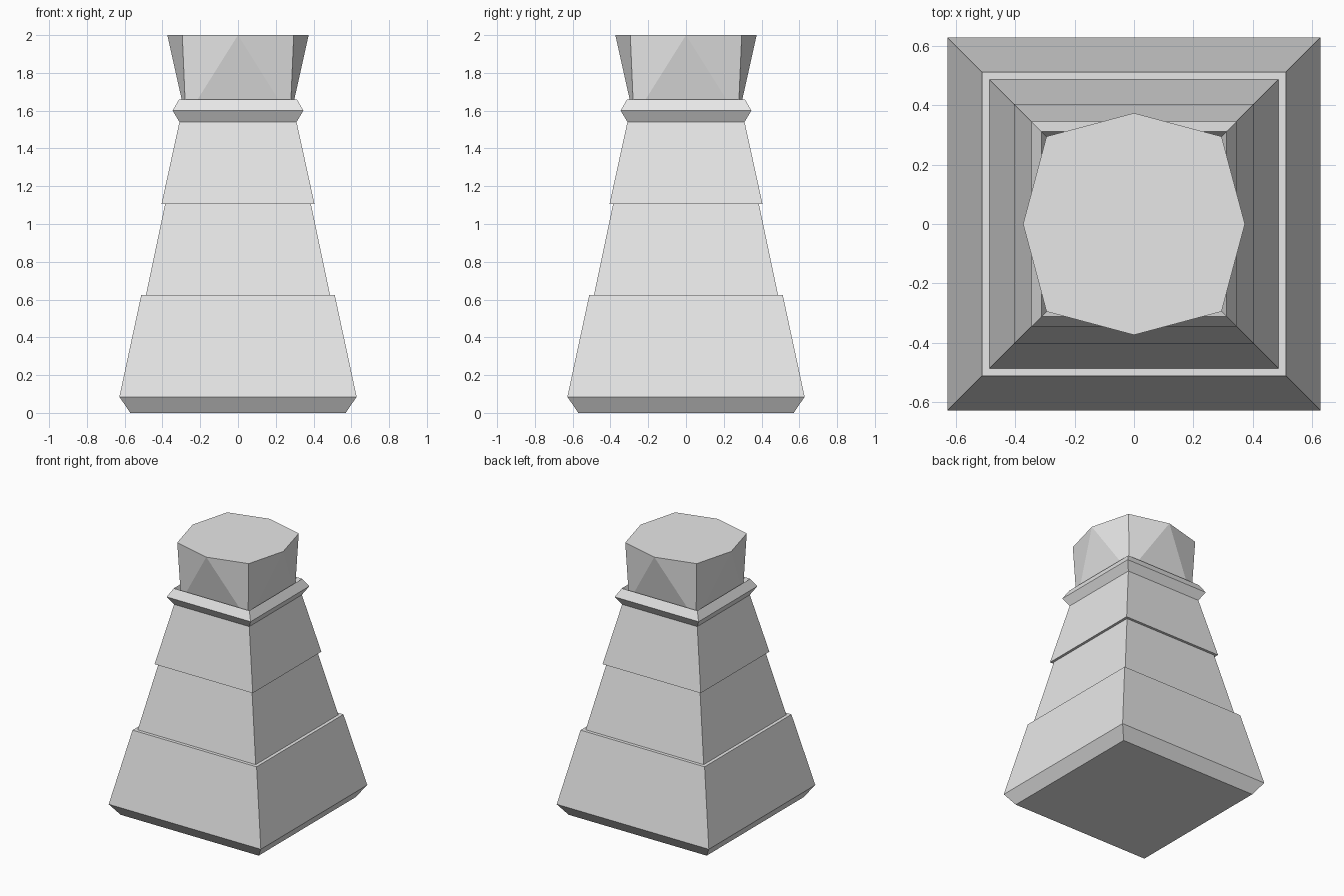
import bpy
import bmesh

cube = bpy.data.objects.get("Cube")
if cube:
    bpy.data.objects.remove(cube, do_unlink=True)

# Single stone colour
stone = bpy.data.materials.new("pale grey stone")
stone.use_nodes = True
GREY = (0.8, 0.8, 0.8, 1.0)
stone.diffuse_color = GREY
stone.node_tree.nodes["Principled BSDF"].inputs["Base Color"].default_value = GREY

CORNERS = [(-1, -1), (1, -1), (1, 1), (-1, 1)]


def square_ring(bm, half, z):
    return [bm.verts.new((x * half, y * half, z)) for x, y in CORNERS]


def finish(bm, name):
    bmesh.ops.recalc_face_normals(bm, faces=bm.faces[:])
    mesh = bpy.data.meshes.new(name)
    bm.to_mesh(mesh)
    bm.free()
    mesh.materials.append(stone)
    obj = bpy.data.objects.new(name, mesh)
    bpy.context.collection.objects.link(obj)
    return obj


def square_tier(name, profile, base=False):
    """Stack of square rings given as (half width, height)."""
    bm = bmesh.new()
    rings = [square_ring(bm, half, z) for half, z in profile]
    for low, high in zip(rings, rings[1:]):
        for i in range(4):
            j = (i + 1) % 4
            bm.faces.new((low[i], low[j], high[j], high[i]))
    if base:
        bm.faces.new(rings[0][::-1])
    return finish(bm, name)


# Tapering body, with a ledge above the first tier and an overhang on the third,
# then the collar, which dips inward to the foot of the crown
SEAT_HALF, SEAT_Z = 0.276, 1.56
square_tier("tower_body", [
    (0.57, 0), (0.628, 0.085),
    (0.512, 0.625), (0.487, 0.625),
    (0.386, 1.105), (0.405, 1.105),
    (0.31, 1.54), (0.346, 1.60), (0.312, 1.66),
    (SEAT_HALF, SEAT_Z),
], base=True)

# Crown: square foot flaring to an eight-sided flat top
bm = bmesh.new()
foot = square_ring(bm, SEAT_HALF, SEAT_Z)
top = square_ring(bm, 0.295, 2)
mids = []
for i in range(4):
    a, b = CORNERS[i], CORNERS[(i + 1) % 4]
    mids.append(bm.verts.new(((a[0] + b[0]) / 2 * 0.374, (a[1] + b[1]) / 2 * 0.374, 2)))
for i in range(4):
    j = (i + 1) % 4
    bm.faces.new((foot[i], foot[j], mids[i]))
    bm.faces.new((foot[i], mids[i], top[i]))
    bm.faces.new((foot[j], top[j], mids[i]))
bm.faces.new([v for pair in zip(top, mids) for v in pair])
finish(bm, "crown")
